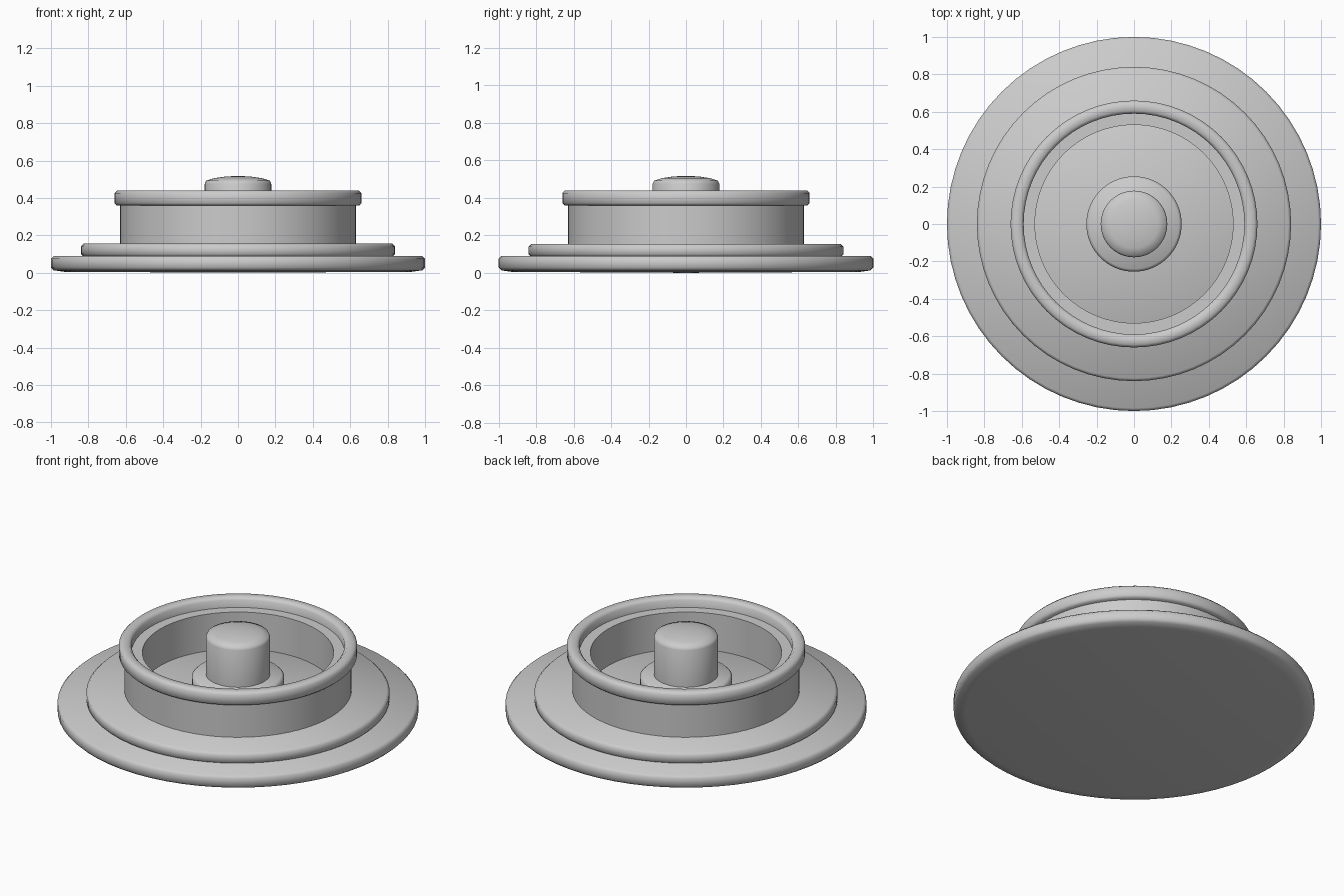
import bpy, math

if "Cube" in bpy.data.objects:
    bpy.data.objects.remove(bpy.data.objects["Cube"])

SEGMENTS = 64


def lathe(name, profile, closed=False):
    """Revolve (radius, z) points around z; zero radius makes a pole."""
    verts, faces, rings = [], [], []
    for r, z in profile:
        start = len(verts)
        count = SEGMENTS if r > 0 else 1
        for i in range(count):
            a = 2 * math.pi * i / SEGMENTS
            verts.append((r * math.cos(a), r * math.sin(a), z))
        rings.append([start + i % count for i in range(SEGMENTS)])
    pairs = list(zip(rings, rings[1:]))
    if closed:
        pairs.append((rings[-1], rings[0]))
    for low, high in pairs:
        for i in range(SEGMENTS):
            j = (i + 1) % SEGMENTS
            quad = [low[i], low[j], high[j], high[i]]
            faces.append(list(dict.fromkeys(quad)))
    mesh = bpy.data.meshes.new(name)
    mesh.from_pydata(verts, [], faces)
    obj = bpy.data.objects.new(name, mesh)
    bpy.context.collection.objects.link(obj)
    bpy.ops.object.select_all(action='DESELECT')
    obj.select_set(True)
    bpy.context.view_layer.objects.active = obj
    bpy.ops.object.shade_smooth_by_angle(angle=math.radians(50))
    return obj


def disc(name, r, z0, z1, b=0.015):
    """Solid disc with softened edges."""
    return lathe(name, [(0, z0), (r - b, z0), (r, z0 + b),
                        (r, z1 - b), (r - b, z1), (0, z1)])


# Two stacked steps
lathe("lower_step", [(0, 0), (0.93, 0.005), (0.985, 0.013), (1.0, 0.028),
                     (1.0, 0.075), (0.985, 0.09), (0, 0.09)])
disc("upper_step", 0.84, 0.085, 0.155)

# Hollow basin wall
lathe("basin_wall", [(0.63, 0.15), (0.63, 0.38), (0.53, 0.38), (0.53, 0.15)], closed=True)

# Projecting rim with a narrow ledge inside it
lathe("basin_rim", [(0.59, 0.36), (0.648, 0.36), (0.66, 0.372), (0.66, 0.425),
                    (0.645, 0.44), (0.605, 0.44), (0.59, 0.425)], closed=True)

# Central plinth and domed column
disc("column_plinth", 0.255, 0.15, 0.25)
lathe("domed_column", [(0, 0.24), (0.178, 0.24), (0.178, 0.475), (0.17, 0.492),
                       (0.13, 0.505), (0.07, 0.514), (0, 0.518)])
